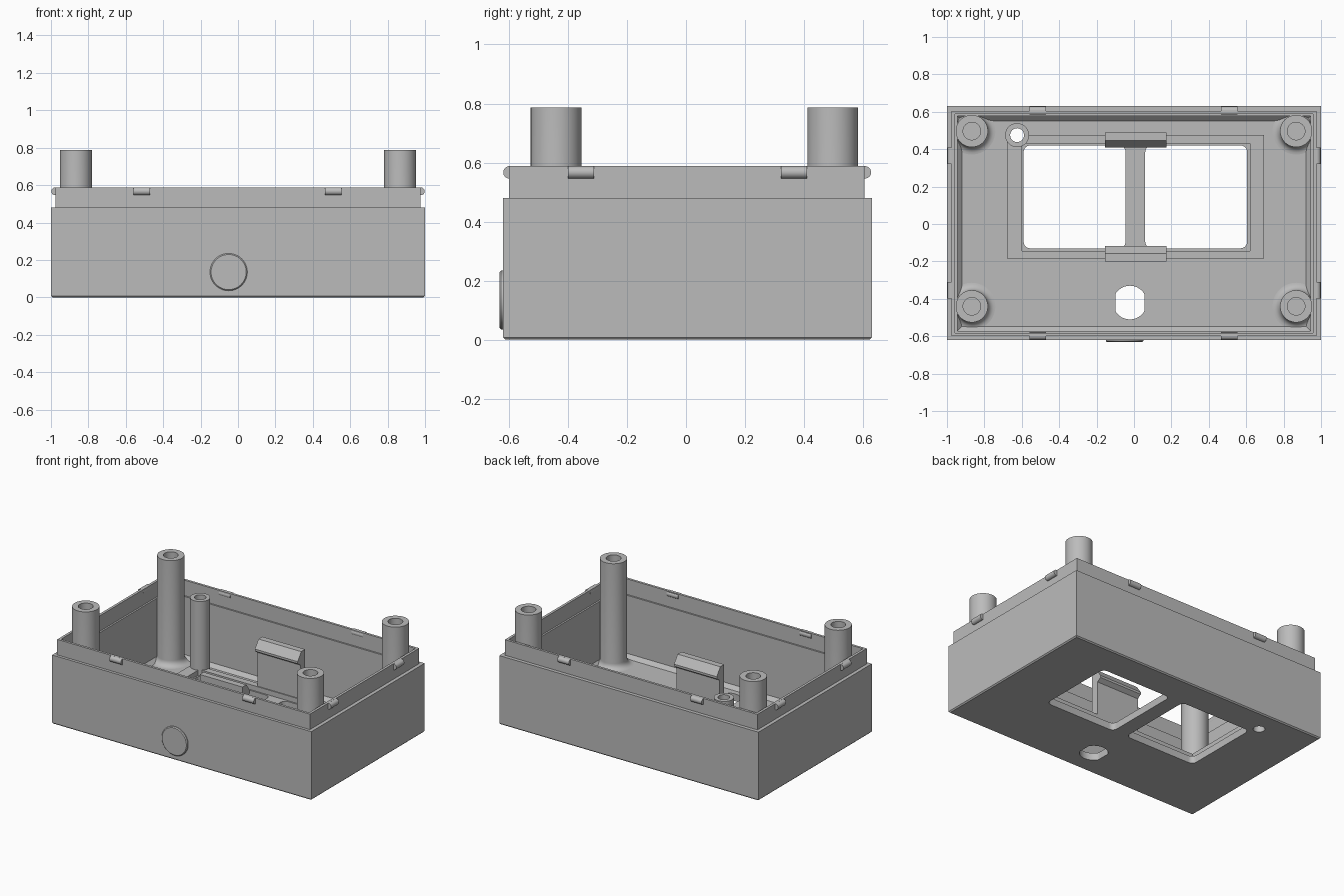
import bpy, bmesh, math
from mathutils import Matrix

if "Cube" in bpy.data.objects:
    bpy.data.objects.remove(bpy.data.objects["Cube"])

grey = bpy.data.materials.new("light grey plastic")
grey.use_nodes = True
COLOUR = (0.5, 0.5, 0.5, 1)
grey.diffuse_color = COLOUR
grey.node_tree.nodes["Principled BSDF"].inputs["Base Color"].default_value = COLOUR


def finish(name, bm):
    bmesh.ops.recalc_face_normals(bm, faces=bm.faces[:])
    mesh = bpy.data.meshes.new(name)
    bm.to_mesh(mesh)
    bm.free()
    mesh.materials.append(grey)
    ob = bpy.data.objects.new(name, mesh)
    bpy.context.collection.objects.link(ob)
    return ob


def smooth(ob):
    bpy.ops.object.select_all(action='DESELECT')
    ob.select_set(True)
    bpy.context.view_layer.objects.active = ob
    bpy.ops.object.shade_smooth_by_angle(angle=math.radians(35))


def skin(bm, loops, closed):
    """Bridge successive loops, then either join the ends or cap them."""
    n = len(loops[0])
    pairs = list(zip(loops, loops[1:]))
    if closed:
        pairs.append((loops[-1], loops[0]))
    for a, b in pairs:
        for i in range(n):
            j = (i + 1) % n
            bm.faces.new((a[i], a[j], b[j], b[i]))
    if not closed:
        bm.faces.new(loops[0])
        bm.faces.new(loops[-1])


def rect_loft(name, rings, closed=False):
    """Each ring is x0, x1, y0, y1, z."""
    bm = bmesh.new()
    loops = [[bm.verts.new(p) for p in ((x0, y0, z), (x1, y0, z), (x1, y1, z), (x0, y1, z))]
             for x0, x1, y0, y1, z in rings]
    skin(bm, loops, closed)
    return finish(name, bm)


def lathe(name, profile, centre, closed=True, sides=48):
    """Turn (radius, height) points around a vertical axis."""
    bm = bmesh.new()
    angles = [2 * math.pi * i / sides for i in range(sides)]
    loops = [[bm.verts.new((centre[0] + r * math.cos(a), centre[1] + r * math.sin(a), z))
              for a in angles] for r, z in profile]
    skin(bm, loops, closed)
    return finish(name, bm)


def prism(name, outline, z0, z1):
    bm = bmesh.new()
    loops = [[bm.verts.new((x, y, z)) for x, y in outline] for z in (z0, z1)]
    skin(bm, loops, False)
    return finish(name, bm)


def cut(ob, cutters):
    bpy.context.view_layer.objects.active = ob
    for c in cutters:
        c.hide_render = True
        mod = ob.modifiers.new("cut", 'BOOLEAN')
        mod.operation, mod.solver, mod.object = 'DIFFERENCE', 'EXACT', c
        bpy.ops.object.modifier_apply(modifier=mod.name)


def rounded_rect(x0, x1, y0, y1, r, steps=6):
    corners = ((x1 - r, y1 - r), (x0 + r, y1 - r), (x0 + r, y0 + r), (x1 - r, y0 + r))
    return [(cx + r * math.cos(a), cy + r * math.sin(a))
            for q, (cx, cy) in enumerate(corners)
            for a in [math.pi / 2 * (q + s / steps) for s in range(steps + 1)]]


FLOOR, RIM, TOP = 0.05, 0.48, 0.588

# Open box with stepped lip
shell = rect_loft("box_shell", [
    (-0.992, 0.992, -0.612, 0.622, 0), (-1, 1, -0.62, 0.63, 0.008),
    (-1, 1, -0.62, 0.63, RIM), (-0.975, 0.975, -0.6, 0.605, RIM),
    (-0.975, 0.975, -0.6, 0.605, TOP), (-0.957, 0.957, -0.583, 0.588, TOP),
    (-0.957, 0.957, -0.583, 0.588, RIM), (-0.945, 0.945, -0.572, 0.577, RIM),
    (-0.945, 0.945, -0.572, 0.577, FLOOR + 0.025),
    (-0.92, 0.92, -0.547, 0.552, FLOOR)])

# Raised frame around the display windows
frame = rect_loft("display_frame", [
    (-0.68, 0.695, -0.185, 0.475, FLOOR - 0.01), (-0.68, 0.695, -0.185, 0.475, 0.085),
    (-0.6, 0.62, -0.145, 0.43, 0.085), (-0.6, 0.62, -0.145, 0.43, FLOOR - 0.01)], True)

# Openings in the floor
windows = [prism("window_cutter", rounded_rect(x0, x0 + 0.545, -0.13, 0.42, 0.035), -0.1, 0.2)
           for x0 in (-0.59, 0.06)]
ring = [2 * math.pi * i / 64 for i in range(64)]
jack = prism("socket_cutter", [(-0.022 + max(-0.078, min(0.078, 0.09 * math.cos(a))),
                                -0.42 + 0.09 * math.sin(a)) for a in ring], -0.1, 0.2)
SMALL = (-0.625, 0.475)
pin_hole = prism("pin_cutter", [(SMALL[0] + 0.037 * math.cos(a), SMALL[1] + 0.037 * math.sin(a))
                                for a in ring], -0.1, 0.2)
cut(shell, windows + [jack, pin_hole])
cut(frame, [pin_hole])
for c in windows + [jack, pin_hole]:
    bpy.data.objects.remove(c)
smooth(shell)
smooth(frame)

# Corner screw posts with flared feet and blind holes
flare = [(0.126 - 0.04 * math.sin(t), FLOOR + 0.04 - 0.04 * math.cos(t))
         for t in [math.pi / 2 * i / 6 for i in range(7)]]
for side, x in (("right", -0.867), ("left", 0.867)):
    for end, y in (("front", -0.44), ("back", 0.497)):
        smooth(lathe(f"{end}_{side}_post",
                     [(0.126, FLOOR - 0.02)] + flare + [(0.086, 0.787), (0.047, 0.787), (0.047, 0.4)],
                     (x, y), closed=False))

# Slim hollow post
smooth(lathe("slim_post", [(0.064, FLOOR - 0.01), (0.064, 0.565), (0.037, 0.565),
                           (0.037, FLOOR - 0.01)], SMALL))


# Hooked display clips: side profile in y, z swept along x
def clip(name, y_back, direction, reach):
    profile = [(0, 0.03), (0, 0.41), (0.043, 0.41), (reach, 0.355), (reach, 0.34),
               (0.053, 0.32), (0.053, 0.03)]
    bm = bmesh.new()
    loops = [[bm.verts.new((x, y_back + direction * d, z)) for d, z in profile]
             for x in (-0.155, 0.175)]
    skin(bm, loops, False)
    return finish(name, bm)


clip("front_clip", -0.2, 1, 0.082)
clip("back_clip", 0.49, -1, 0.082)


# Snap bumps on the lip
def bump(name, x, y, axis):
    bm = bmesh.new()
    turn = Matrix.Rotation(math.pi / 2, 4, 'Y' if axis == 'X' else 'X')
    bmesh.ops.create_cone(bm, cap_ends=True, segments=32, radius1=0.021, radius2=0.021,
                          depth=0.088, matrix=Matrix.Translation((x, y, 0.567)) @ turn)
    smooth(finish(name, bm))


for i, x in enumerate((-0.515, 0.51)):
    bump(f"front_snap_{i + 1}", x, -0.598, 'X')
    bump(f"back_snap_{i + 1}", x, 0.606, 'X')
for i, y in enumerate((-0.355, 0.365)):
    bump(f"right_snap_{i + 1}", -0.977, y, 'Y')
    bump(f"left_snap_{i + 1}", 0.977, y, 'Y')

# Round button on the front wall
button = lathe("front_button", [(0.1, -0.01), (0.1, 0.006), (0.094, 0.012)], (0, 0), closed=False)
button.data.transform(Matrix.Translation((-0.05, -0.62, 0.135)) @ Matrix.Rotation(math.pi / 2, 4, 'X'))
smooth(button)
